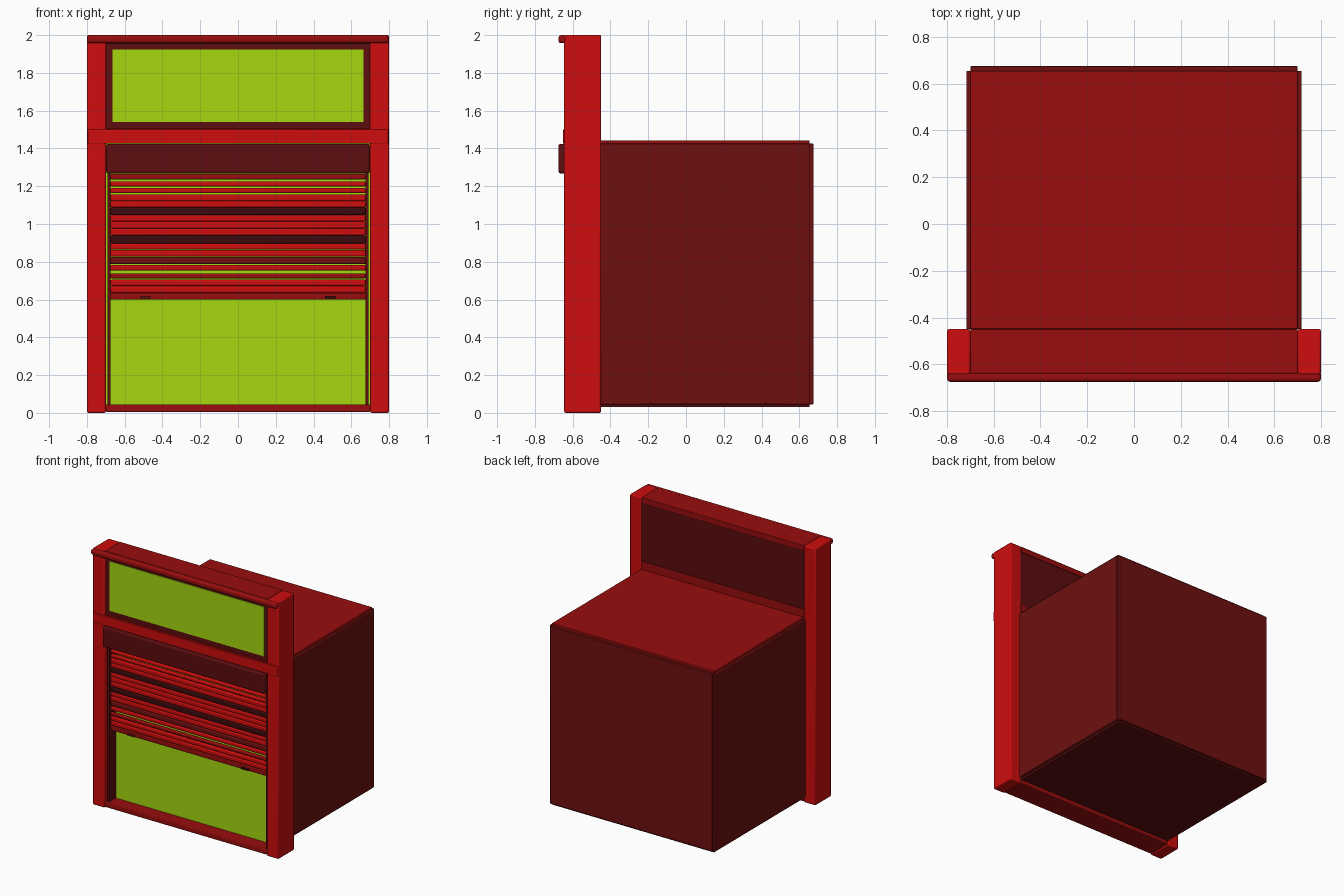
import bpy

if "Cube" in bpy.data.objects:
    bpy.data.objects.remove(bpy.data.objects["Cube"], do_unlink=True)


def material(name, rgb):
    m = bpy.data.materials.new(name)
    m.use_nodes = True
    col = (*rgb, 1)
    m.diffuse_color = col
    m.node_tree.nodes["Principled BSDF"].inputs["Base Color"].default_value = col
    return m


BRIGHT = material("bright red", (0.61, 0.004, 0.004))
MEDIUM = material("medium red", (0.32, 0.004, 0.004))
DARK = material("dark red", (0.16, 0.005, 0.005))
MAROON = material("maroon", (0.11, 0.004, 0.005))
DEEP = material("deep maroon", (0.045, 0.003, 0.004))
GREEN = material("lime green", (0.38, 0.69, 0.005))


def box(name, x, y, z, mat, bevel=0.0, segments=2):
    """Box from (min, max) pairs, with optional rounded edges."""
    lo, hi = zip(x, y, z)
    bpy.ops.mesh.primitive_cube_add(size=1, location=[(a + b) / 2 for a, b in zip(lo, hi)])
    ob = bpy.context.object
    ob.name = name
    ob.scale = [b - a for a, b in zip(lo, hi)]
    bpy.ops.object.transform_apply(location=False, rotation=False, scale=True)
    ob.data.materials.append(mat)
    if bevel:
        mod = ob.modifiers.new("rounded edges", "BEVEL")
        mod.width = bevel
        mod.segments = segments
    return ob


def wide(name, half, y, z, mat, bevel=0.0, segments=2):
    """Box centred across the width."""
    return box(name, (-half, half), y, z, mat, bevel, segments)


FRONT, BACK = -0.645, -0.45

# Posts and guide rails on both sides
for side, s in (("left", 1), ("right", -1)):
    box(side + "_post", sorted((s * 0.70, s * 0.80)), (FRONT, BACK), (0, 2), BRIGHT, 0.008)
    box(side + "_guide_rail", sorted((s * 0.675, s * 0.69)), (-0.62, -0.54), (0.045, 1.27), MAROON)
    # Body side panel
    box(side + "_body_panel", sorted((s * 0.69, s * 0.717)), (BACK, 0.655), (0.045, 1.425), DARK, 0.004)

# Cross beams of the frame
wide("sill_beam", 0.70, (-0.64, BACK), (0.005, 0.045), MEDIUM, 0.006)
wide("middle_beam", 0.70, (-0.64, BACK), (1.425, 1.505), MEDIUM)
wide("middle_trim", 0.797, (-0.652, -0.635), (1.425, 1.50), BRIGHT, 0.004)
wide("top_beam", 0.70, (-0.64, BACK), (1.955, 2), MEDIUM, 0.004)
wide("top_trim", 0.80, (-0.675, -0.632), (1.957, 2), MEDIUM, 0.014, 3)

# Sign panel
wide("sign_panel", 0.70, (-0.625, -0.455), (1.505, 1.955), MAROON)
wide("sign_face", 0.665, (-0.631, -0.625), (1.54, 1.925), GREEN)

# Shutter housing and the panel behind the shutter
wide("shutter_housing", 0.698, (-0.675, -0.54), (1.268, 1.424), MAROON, 0.01)
wide("inner_panel", 0.70, (-0.54, BACK), (0.045, 1.425), GREEN)

# Rolling shutter: rounded slats, with open gaps here and there
slats = [
    (1.25, 0.030, MEDIUM), (1.212, 0.026, BRIGHT), (1.177, 0.026, BRIGHT),
    (1.139, 0.036, BRIGHT), (1.104, 0.034, BRIGHT), (1.067, 0.040, DEEP),
    (1.03, 0.034, BRIGHT), (0.994, 0.036, BRIGHT), (0.957, 0.036, BRIGHT),
    (0.917, 0.042, DEEP), (0.88, 0.032, BRIGHT), (0.845, 0.036, BRIGHT),
    (0.806, 0.038, DARK), (0.768, 0.030, BRIGHT), (0.725, 0.026, MEDIUM),
    (0.689, 0.032, BRIGHT), (0.653, 0.036, BRIGHT),
]
for i, (z, height, mat) in enumerate(slats):
    wide(f"shutter_slat_{i + 1}", 0.677, (-0.605, -0.58), (z - height / 2, z + height / 2), mat, 0.008)
wide("shutter_bottom_bar", 0.677, (-0.61, -0.575), (0.60, 0.635), MEDIUM, 0.005)
for side, s in (("left", 1), ("right", -1)):
    box(side + "_shutter_handle", sorted((s * 0.46, s * 0.52)), (-0.622, -0.61), (0.605, 0.618),
        DEEP if s > 0 else DARK)

# Body panels, each standing slightly proud at the shared edges
wide("body_core", 0.69, (BACK, 0.65), (0.045, 1.425), DARK)
wide("body_top", 0.70, (BACK, 0.655), (1.42, 1.443), MEDIUM, 0.004)
wide("body_bottom", 0.70, (BACK, 0.655), (0.03, 0.05), MAROON, 0.004)
wide("body_back", 0.70, (0.645, 0.675), (0.045, 1.425), DARK, 0.004)

# Smooth rounded edges while keeping flat faces sharp
bpy.ops.object.select_all(action="DESELECT")
for ob in bpy.context.scene.objects:
    if ob.type == "MESH" and ob.modifiers:
        ob.select_set(True)
        bpy.context.view_layer.objects.active = ob
bpy.ops.object.shade_smooth_by_angle(angle=0.5)
